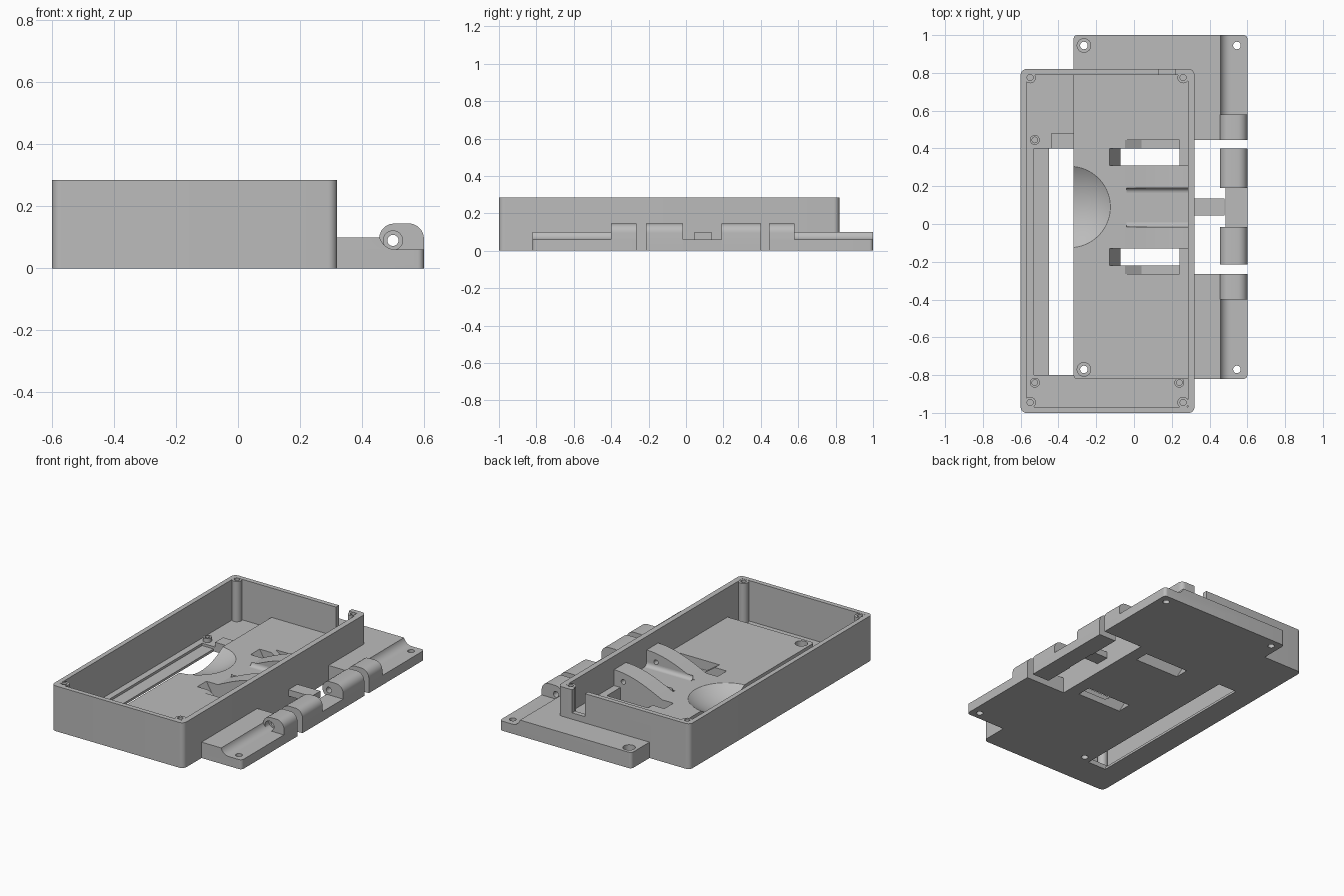
import bpy, bmesh
from math import sin, cos, pi, radians
from mathutils import Vector

if "Cube" in bpy.data.objects:
    bpy.data.objects.remove(bpy.data.objects["Cube"], do_unlink=True)

grey = bpy.data.materials.new("matte grey")
grey.use_nodes = True
COLOUR = (0.5, 0.5, 0.5, 1)
grey.diffuse_color = COLOUR
grey.node_tree.nodes["Principled BSDF"].inputs["Base Color"].default_value = COLOUR


def finish(name, bm):
    bmesh.ops.recalc_face_normals(bm, faces=bm.faces)
    mesh = bpy.data.meshes.new(name)
    bm.to_mesh(mesh)
    bm.free()
    mesh.materials.append(grey)
    obj = bpy.data.objects.new(name, mesh)
    bpy.context.collection.objects.link(obj)
    return obj


def prism(name, points, lo, hi, axis="z"):
    """Extrude a 2D outline along an axis; the outline uses the other two."""
    place = {"x": lambda a, b, h: (h, a, b),
             "y": lambda a, b, h: (a, h, b),
             "z": lambda a, b, h: (a, b, h)}[axis]
    bm = bmesh.new()
    face = bm.faces.new([bm.verts.new(place(a, b, lo)) for a, b in points])
    new = bmesh.ops.extrude_face_region(bm, geom=[face])["geom"]
    move = Vector(place(0, 0, hi - lo))
    bmesh.ops.translate(bm, vec=move, verts=[v for v in new if isinstance(v, bmesh.types.BMVert)])
    return finish(name, bm)


def arc(cx, cy, rx, ry, start, end, n=8):
    return [(cx + rx * cos(radians(start + (end - start) * i / n)),
             cy + ry * sin(radians(start + (end - start) * i / n))) for i in range(n + 1)]


def block(name, x0, x1, y0, y1, z0, z1, r=0):
    """Box with optional rounded upright corners."""
    if r == 0:
        outline = [(x0, y0), (x1, y0), (x1, y1), (x0, y1)]
    else:
        outline = (arc(x1 - r, y1 - r, r, r, 0, 90) + arc(x0 + r, y1 - r, r, r, 90, 180)
                   + arc(x0 + r, y0 + r, r, r, 180, 270) + arc(x1 - r, y0 + r, r, r, 270, 360))
    return prism(name, outline, z0, z1)


def rod(name, a, b, r, lo, hi, axis="z"):
    return prism(name, arc(a, b, r, r, 0, 360, 32)[:-1], lo, hi, axis)


def cut(target, *cutters):
    for cutter in cutters:
        mod = target.modifiers.new("cut", "BOOLEAN")
        mod.operation = "DIFFERENCE"
        mod.solver = "EXACT"
        mod.object = cutter
        bpy.context.view_layer.objects.active = target
        bpy.ops.object.modifier_apply(modifier=mod.name)
        bpy.data.objects.remove(cutter, do_unlink=True)


# Open tray with thin walls
FLOOR = 0.03
tray = block("tray", -0.6, 0.32, -1, 0.82, 0, 0.285, 0.03)
cut(tray,
    block("cavity", -0.57, 0.285, -0.97, 0.79, FLOOR, 0.4),
    block("rail_recess", -0.53, -0.4, -0.8, 0.4, 0.015, 0.1),
    block("window", -0.45, -0.32, -0.8, 0.4, -0.1, 0.2),
    block("cable_slot", 0.13, 0.22, 0.75, 0.9, 0.14, 0.4))

# Corner screw posts and small floor bosses
for side, x in (("right", -0.55), ("left", 0.26)):
    for end, y in (("front", -0.945), ("back", 0.775)):
        post = rod(f"{side}_{end}_post", x, y, 0.03, 0.01, 0.284)
        cut(post, rod("post_hole", x, y, 0.016, 0.12, 0.4))
for i, (x, y) in enumerate([(-0.525, 0.445), (-0.525, -0.84), (0.24, -0.84)]):
    boss = rod(f"floor_boss_{i + 1}", x, y, 0.026, 0.01, 0.055)
    cut(boss, rod("boss_hole", x, y, 0.015, 0.035, 0.1))
block("floor_step", -0.44, -0.31, 0.4, 0.48, 0.01, 0.06)

# Base plate with a lowered hinge ledge
plate = block("base_plate", -0.32, 0.6, -0.82, 1, 0, 0.1, 0.02)
ledge = [(0.7, 0.06)] + arc(0.51, 0.115, 0.055, 0.055, 270, 195) + [(0.45, 0.2), (0.7, 0.2)]
cut(plate,
    prism("ledge_cut", ledge, -1.2, 1.2, "y"),
    block("hinge_notch", 0.32, 0.7, -0.265, 0.445, -0.1, 0.2))

# Thumb scoop on the inner edge of the plate
bm = bmesh.new()
bmesh.ops.create_uvsphere(bm, u_segments=96, v_segments=64, radius=0.365)
bmesh.ops.translate(bm, vec=(-0.34, 0.09, 0.395), verts=bm.verts)
cut(plate, finish("scoop", bm))

# Plate screw holes
for x in (-0.265, 0.545):
    for y in (-0.77, 0.945):
        for body in (plate, tray):
            if body is plate or y < 0:
                cut(body, rod("screw_hole", x, y, 0.02, -0.1, 0.2))
        if x < 0:
            cut(plate, rod("counterbore", x, y, 0.036, 0.06, 0.2))

# Ramped openings through plate and tray floor, with shallow side pockets
opening = [(-0.135, 0.11), (-0.065, -0.01), (0.24, -0.01), (0.24, 0.11)]
pocket = [(-0.055, 0.105), (0.04, 0.04), (0.24, 0.04), (0.24, 0.105)]
for lo, hi in ((0.31, 0.4), (-0.22, -0.13)):
    for body in (plate, tray):
        cut(body, prism("opening", opening, lo, hi, "y"))
for lo, hi in ((0.4, 0.445), (-0.265, -0.22)):
    cut(plate, prism("pocket", pocket, lo, hi, "y"))

# Curved lever arms inside the tray, with pin holes and foot fillets
arm = [(0.285, 0.08), (-0.05, 0.08)]
arm += [(-0.05 + 0.335 * i / 12, 0.1 + 0.1 * sin(pi / 2 * i / 12)) for i in range(13)]
for side, lo, hi in (("back", 0.19, 0.31), ("front", -0.13, -0.015)):
    lever = prism(f"{side}_lever_arm", arm, lo, hi, "y")
    cut(lever, rod("pin_hole", 0.22, 0.14, 0.015, lo - 0.1, hi + 0.1, "y"))
R = 0.025
prism("back_arm_fillet", [(0.19, 0.1)] + arc(0.19 - R, 0.1 + R, R, R, 0, -90), -0.04, 0.285, "x")
prism("front_arm_fillet", [(-0.015, 0.1)] + arc(-0.015 + R, 0.1 + R, R, R, 180, 270), -0.04, 0.285, "x")

# Hinge knuckles, their joining bar and the latch tab
knuckle = [(0.6, 0)] + arc(0.55, 0.095, 0.05, 0.05, 0, 90)
knuckle += arc(0.505, 0.095, 0.05, 0.05, 90, 240) + [(0.48, 0)]
for name, lo, hi in (("front_outer", -0.4, -0.265), ("front_inner", -0.215, -0.015),
                     ("back_inner", 0.19, 0.4), ("back_outer", 0.445, 0.58)):
    piece = prism(f"{name}_knuckle", knuckle, lo, hi, "y")
    cut(piece, rod("hinge_hole", 0.5, 0.09, 0.018, lo - 0.1, hi + 0.1, "y"))
    if name == "front_outer":
        cut(piece, rod("hinge_bore", 0.5, 0.09, 0.031, lo - 0.1, lo + 0.04, "y"))
block("knuckle_bar", 0.485, 0.6, -0.015, 0.19, 0, 0.06)
block("latch_tab", 0.3, 0.48, 0.045, 0.135, 0.06, 0.1)

# Smooth curved faces, keep edges sharp
bpy.ops.object.select_all(action="DESELECT")
for obj in bpy.context.scene.objects:
    if obj.type == "MESH":
        obj.select_set(True)
        bpy.context.view_layer.objects.active = obj
bpy.ops.object.shade_smooth_by_angle(angle=radians(30))
